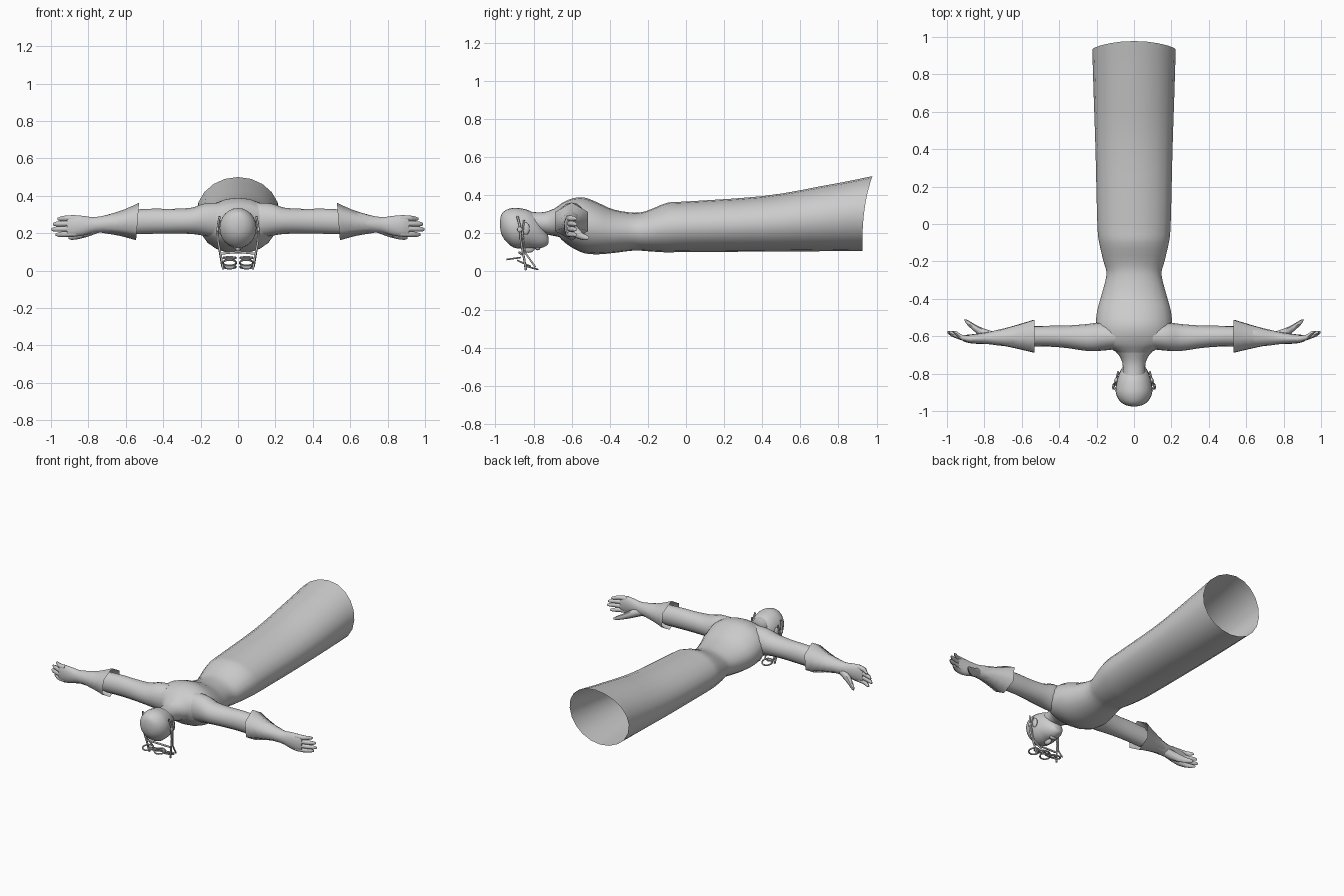
import bpy, math
from mathutils import Vector

cube = bpy.data.objects.get("Cube")
if cube:
    bpy.data.objects.remove(cube)

# One plain colour for everything
GREY = bpy.data.materials.new("plain grey")
GREY.use_nodes = True
GREY.diffuse_color = (0.604, 0.604, 0.604, 1)
GREY.node_tree.nodes["Principled BSDF"].inputs["Base Color"].default_value = GREY.diffuse_color


def finish(ob, angle=50):
    ob.data.materials.append(GREY)
    bpy.ops.object.select_all(action='DESELECT')
    ob.select_set(True)
    bpy.context.view_layer.objects.active = ob
    bpy.ops.object.shade_smooth_by_angle(angle=math.radians(angle))


def spline(rows, steps):
    """Catmull-Rom interpolation through rows of numbers."""
    rows = [Vector(r) for r in rows]
    out = []
    for i in range(len(rows) - 1):
        a, b = rows[max(i - 1, 0)], rows[i]
        c, d = rows[i + 1], rows[min(i + 2, len(rows) - 1)]
        for k in range(steps):
            t = k / steps
            out.append(0.5 * (2 * b + (c - a) * t + (2 * a - 5 * b + 4 * c - d) * t * t
                              + (3 * b - a - 3 * c + d) * t ** 3))
    return out + [rows[-1]]


def loft(name, rows, place, sides=24, steps=3, phase=0.0, caps=(True, True), angle=50):
    """Skin rings; place(row, u, v) turns a unit circle point into a position."""
    rings = spline(rows, steps)
    verts, faces = [], []
    for r in rings:
        for k in range(sides):
            a = 2 * math.pi * (k + phase) / sides
            verts.append(place(r, math.cos(a), math.sin(a)))
    for i in range(len(rings) - 1):
        for k in range(sides):
            n = (k + 1) % sides
            faces.append((i * sides + k, i * sides + n, (i + 1) * sides + n, (i + 1) * sides + k))
    if caps[0]:
        faces.append(tuple(reversed(range(sides))))
    if caps[1]:
        faces.append(tuple(range(len(verts) - sides, len(verts))))
    me = bpy.data.meshes.new(name)
    me.from_pydata(verts, [], faces)
    ob = bpy.data.objects.new(name, me)
    bpy.context.collection.objects.link(ob)
    bpy.context.view_layer.objects.active = ob
    ob.select_set(True)
    bpy.ops.object.mode_set(mode='EDIT')
    bpy.ops.mesh.select_all(action='SELECT')
    bpy.ops.mesh.normals_make_consistent(inside=False)
    bpy.ops.object.mode_set(mode='OBJECT')
    finish(ob, angle)


def along_y(r, u, v):
    # row: y, half width, bottom, top
    return (r[1] * u, r[0], (r[2] + r[3]) / 2 + (r[3] - r[2]) / 2 * v)


def along_robe(r, u, v):
    # the hem sweeps outward toward the top
    x, y, z = along_y(r, u, v)
    hem = max(0, (r[0] - 0.7) / 0.225)
    return (x, y + hem * 0.053 * (0.5 + 0.5 * v) ** 2.6, z)


# Robe: shoulders, waist and the open skirt
loft("robe", [
    (-0.7, 0.068, 0.21, 0.322), (-0.67, 0.12, 0.185, 0.345), (-0.64, 0.18, 0.155, 0.365),
    (-0.59, 0.2, 0.12, 0.385), (-0.53, 0.204, 0.095, 0.387), (-0.46, 0.196, 0.09, 0.36),
    (-0.38, 0.174, 0.097, 0.325), (-0.27, 0.147, 0.11, 0.308), (-0.2, 0.163, 0.106, 0.32),
    (-0.1, 0.186, 0.1, 0.36), (0.0, 0.196, 0.102, 0.367), (0.4, 0.206, 0.104, 0.395),
    (0.7, 0.216, 0.106, 0.446), (0.925, 0.223, 0.108, 0.5)],
    along_robe, sides=20, caps=(True, False))

# Neck and head, face turned down
loft("neck", [(-0.84, 0.06, 0.2, 0.315), (-0.76, 0.06, 0.2, 0.31),
              (-0.71, 0.075, 0.19, 0.322), (-0.66, 0.12, 0.18, 0.345)], along_y)
loft("head", [
    (-0.976, 0.01, 0.235, 0.265), (-0.968, 0.045, 0.195, 0.3), (-0.945, 0.077, 0.158, 0.322),
    (-0.905, 0.097, 0.126, 0.334), (-0.86, 0.096, 0.12, 0.33), (-0.82, 0.087, 0.122, 0.318),
    (-0.78, 0.07, 0.12, 0.29), (-0.75, 0.052, 0.126, 0.24), (-0.728, 0.032, 0.138, 0.2),
    (-0.722, 0.012, 0.15, 0.18)], along_y)


def ellipsoid(name, loc, scale):
    bpy.ops.mesh.primitive_uv_sphere_add(segments=12, ring_count=8, location=loc)
    ob = bpy.context.object
    ob.name, ob.scale = name, scale
    finish(ob)


ellipsoid("nose", (0, -0.825, 0.118), (0.014, 0.03, 0.02))
ellipsoid("mouth", (0, -0.778, 0.123), (0.026, 0.014, 0.012))


def tube(name, points, radius):
    cu = bpy.data.curves.new(name, 'CURVE')
    cu.dimensions = '3D'
    cu.bevel_depth, cu.bevel_resolution = radius, 1
    sp = cu.splines.new('POLY')
    sp.points.add(len(points) - 1)
    for p, co in zip(sp.points, points):
        p.co = (*co, 1)
    cu.materials.append(GREY)
    bpy.context.collection.objects.link(bpy.data.objects.new(name, cu))


def lens_ring(name, loc, radius, tilt):
    bpy.ops.mesh.primitive_torus_add(major_segments=16, minor_segments=6, major_radius=radius,
                                     minor_radius=0.005, location=loc,
                                     rotation=(math.radians(tilt), 0, 0))
    bpy.context.object.name = name
    finish(bpy.context.object)


for s, side in ((1, "left"), (-1, "right")):
    def along_x(r, u, v):
        # row: x, centre y, centre z, half depth, half height
        return (s * r[0], r[1] + r[3] * u, r[2] + r[4] * v)

    # Sleeve, from inside the shoulder to inside the cuff
    loft(side + "_sleeve", [
        (0.1, -0.6, 0.268, 0.07, 0.095), (0.18, -0.602, 0.272, 0.076, 0.086),
        (0.25, -0.607, 0.266, 0.072, 0.07), (0.36, -0.603, 0.264, 0.06, 0.066),
        (0.45, -0.6, 0.264, 0.056, 0.067), (0.56, -0.6, 0.26, 0.055, 0.066)],
        along_x, sides=16)

    # Flared six-sided cuff, open toward the shoulder
    def along_cuff(r, u, v):
        x, y, z = along_x(r, u, v)
        return (x - s * 0.008 * v, y, z)

    loft(side + "_cuff", [(0.537, -0.6, 0.262, 0.1, 0.1), (0.62, -0.603, 0.255, 0.074, 0.07),
                          (0.69, -0.605, 0.25, 0.054, 0.053), (0.73, -0.607, 0.248, 0.042, 0.044)],
         along_cuff, sides=6, steps=2, phase=0.5, caps=(False, False), angle=70)

    # Forearm, wrist and palm
    loft(side + "_hand", [
        (0.54, -0.6, 0.258, 0.052, 0.06), (0.64, -0.603, 0.255, 0.054, 0.056),
        (0.72, -0.607, 0.248, 0.043, 0.046), (0.775, -0.61, 0.244, 0.033, 0.043),
        (0.83, -0.613, 0.24, 0.028, 0.054), (0.88, -0.614, 0.238, 0.023, 0.058),
        (0.915, -0.61, 0.236, 0.016, 0.052)], along_x, sides=14)

    # Four fingers stacked in height, and a thumb
    for i, tip in enumerate((0.965, 0.99, 0.998, 0.975)):
        z = 0.281 - 0.028 * i
        loft(f"{side}_finger_{i + 1}", [
            (0.87, -0.615, z, 0.017, 0.016), (0.92, -0.607, z - 0.002, 0.015, 0.015),
            (tip - 0.02, -0.588, z - 0.004, 0.012, 0.013), (tip, -0.577, z - 0.005, 0.005, 0.006)],
            along_x, sides=8, steps=2)
    loft(side + "_thumb", [
        (0.74, -0.607, 0.235, 0.028, 0.03), (0.8, -0.588, 0.212, 0.028, 0.03),
        (0.85, -0.557, 0.19, 0.02, 0.021), (0.89, -0.527, 0.178, 0.014, 0.014),
        (0.905, -0.514, 0.175, 0.005, 0.005)], along_x, sides=8, steps=2)

    ellipsoid(side + "_ear", (s * 0.094, -0.84, 0.225), (0.012, 0.02, 0.032))

    # Eyewear: side straps, hinge and three hinged lens rings
    tube(side + "_eyewear_strap", [(s * 0.098, -0.885, 0.29), (s * 0.108, -0.872, 0.24),
                                   (s * 0.106, -0.865, 0.15), (s * 0.09, -0.85, 0.07),
                                   (s * 0.08, -0.84, 0.007)], 0.006)
    tube(side + "_eyewear_brace", [(s * 0.098, -0.85, 0.27), (s * 0.11, -0.858, 0.2),
                                   (s * 0.098, -0.845, 0.1), (s * 0.085, -0.79, 0.022)], 0.005)
    ellipsoid(side + "_eyewear_hinge", (s * 0.11, -0.872, 0.22), (0.008, 0.014, 0.014))
    lens_ring(side + "_upper_lens", (s * 0.045, -0.905, 0.068), 0.034, 8)
    lens_ring(side + "_middle_lens", (s * 0.045, -0.85, 0.042), 0.036, -25)
    lens_ring(side + "_lower_lens", (s * 0.045, -0.812, 0.02), 0.034, -15)

tube("eyewear_bridge", [(-0.09, -0.86, 0.09), (0, -0.875, 0.1), (0.09, -0.86, 0.09)], 0.006)
